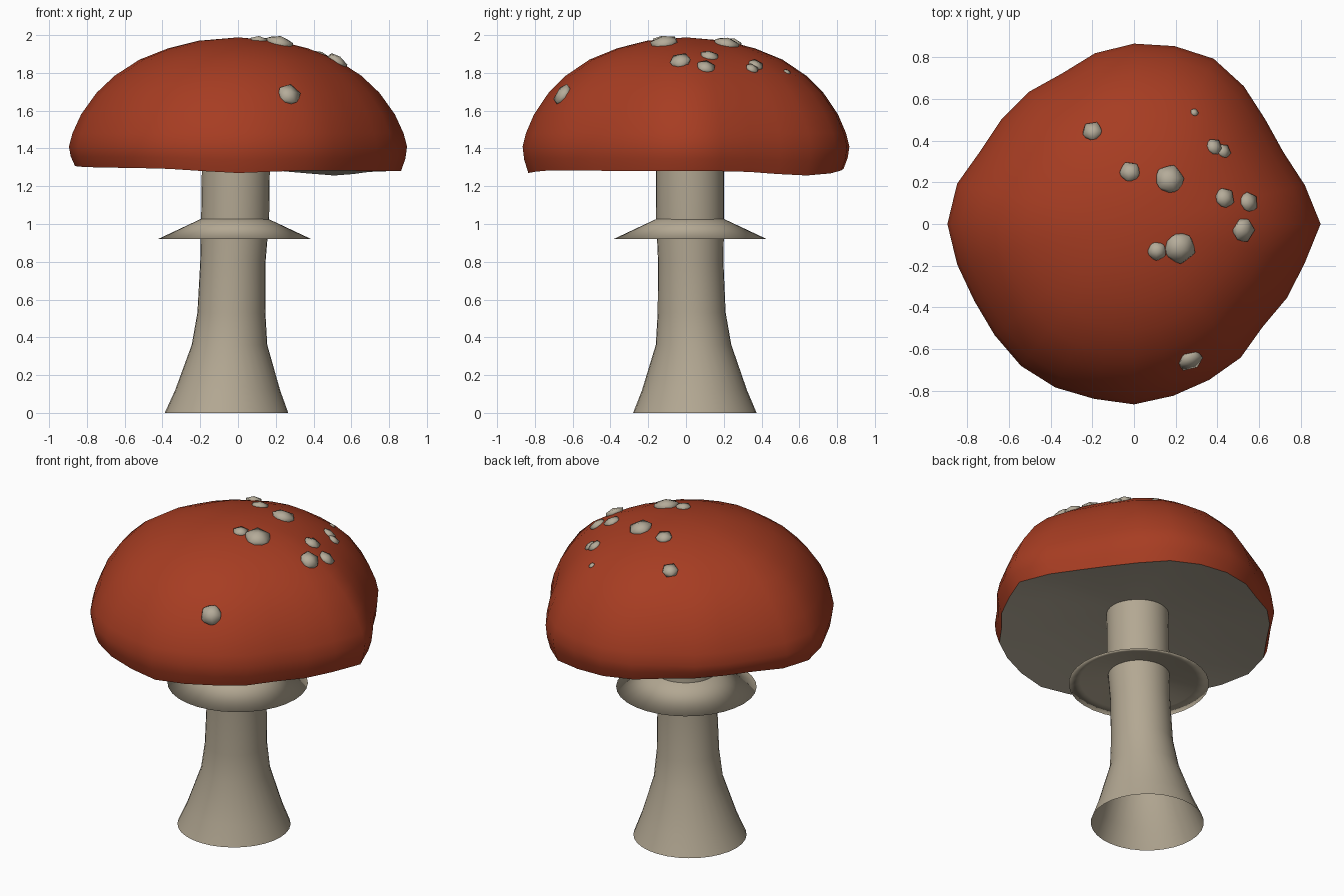
import bpy, bmesh, math
from mathutils import Vector
from mathutils.bvhtree import BVHTree

cube = bpy.data.objects.get("Cube")
if cube:
    bpy.data.objects.remove(cube)


def material(name, rgb):
    m = bpy.data.materials.new(name)
    m.use_nodes = True
    m.diffuse_color = (*rgb, 1)
    m.node_tree.nodes["Principled BSDF"].inputs["Base Color"].default_value = (*rgb, 1)
    return m


RED = material("cap_red", (0.385, 0.046, 0.016))
CREAM = material("stem_cream", (0.45, 0.39, 0.29))
GREY = material("gill_grey", (0.46, 0.41, 0.32))


def finish(bm, name, mats, sharp=50):
    mesh = bpy.data.meshes.new(name)
    bm.to_mesh(mesh)
    bm.free()
    obj = bpy.data.objects.new(name, mesh)
    bpy.context.collection.objects.link(obj)
    for m in mats:
        mesh.materials.append(m)
    bpy.ops.object.select_all(action="DESELECT")
    obj.select_set(True)
    bpy.context.view_layer.objects.active = obj
    bpy.ops.object.shade_smooth_by_angle(angle=math.radians(sharp))
    return obj


def loft(bm, rings):
    """Bridge a stack of equal-length rings of points, top to bottom."""
    loops = [[bm.verts.new(p) for p in ring] for ring in rings]
    n = len(loops[0])
    for a, b in zip(loops, loops[1:]):
        for i in range(n):
            j = (i + 1) % n
            bm.faces.new((a[i], b[i], b[j], a[j]))
    return loops


def circle(cx, cy, r, z, n=32):
    return [(cx + r * math.cos(math.tau * i / n), cy + r * math.sin(math.tau * i / n), z)
            for i in range(n)]


def bump(a, centre, width):
    return math.exp(-((a - centre) / width) ** 2)


# Cap: lobed outline, counter-clockwise from +x, blended to round at the crown
outline = [.895, .84, .795, .805, .845, .88, .875, .865, .84, .80, .81, .81, .815, .87,
           .895, .87, .85, .855, .87, .87, .86, .865, .845, .83, .82, .79, .815, .84]
profile = [(.24, 1.97), (.42, 1.93), (.59, 1.87), (.735, 1.785), (.84, 1.695),
           (.93, 1.58), (.98, 1.48), (1, 1.41), (.99, 1.345), (.965, 1.28)]
bm = bmesh.new()
rings = []
for f, z in profile:
    ring = []
    for i, lobe in enumerate(outline):
        a = math.tau * i / len(outline)
        r = f * (.87 + (lobe - .87) * f)
        low = max(0, (1.41 - z) / .13)
        wave = .01 - .01 * math.cos(a) + .03 * bump(a, 2.4, .6)
        wave -= .027 * bump(a, .9, .35) + .02 * bump(a, 4.7, .3)
        ring.append((r * math.cos(a), r * math.sin(a), z + low * wave))
    rings.append(ring)

# Hollow underside, rising from the rim towards the stem
rim = rings[-1]
for f in (.7, .35):
    rings.append([(x * f, y * f, 1.385 + (z - 1.385) * f * f) for x, y, z in rim])
loops = loft(bm, rings)
crown = bm.verts.new((0, 0, 1.988))
hub = bm.verts.new((0, 0, 1.385))
n = len(outline)
for i in range(n):
    j = (i + 1) % n
    bm.faces.new((crown, loops[0][i], loops[0][j]))
    bm.faces.new((hub, loops[-1][j], loops[-1][i]))
bm.normal_update()
for face in bm.faces:
    if face.normal.z < -.75:
        face.material_index = 1
surface = BVHTree.FromBMesh(bm)
finish(bm, "cap", [RED, GREY])

# Stem: leaning tube, open at the foot
bm = bmesh.new()
loft(bm, [circle(*s) for s in [
    (-.01, .02, .18, 1.4), (-.015, .022, .18, 1.03), (-.027, .025, .173, .8),
    (-.035, .03, .18, .53), (-.045, .04, .2, .36), (-.055, .045, .278, .12),
    (-.061, .047, .327, 0)]])
finish(bm, "stem", [CREAM])

# Skirt: flared collar around the stem with a shallow hollow below
bm = bmesh.new()
loft(bm, [circle(-.018, .022, r, z) for r, z in
          [(.178, 1.027), (.406, .92), (.34, .938), (.17, .975)]])
finish(bm, "skirt", [CREAM], 180)

# Spots: flattened faceted lumps lying along the cap surface
spots = [(-.2, .445, .053), (-.02, .25, .055), (.17, .215, .077), (.29, .535, .022),
         (.385, .37, .046), (.43, .35, .04), (.435, .125, .054), (.55, .105, .054),
         (.525, -.03, .064), (.11, -.13, .05), (.22, -.115, .083), (.27, -.655, .068)]
for k, (x, y, r) in enumerate(spots):
    hit, normal, _, _ = surface.ray_cast(Vector((x, y, 3)), Vector((0, 0, -1)))
    bm = bmesh.new()
    bmesh.ops.create_icosphere(bm, subdivisions=1, radius=r)
    for v in bm.verts:
        v.co.z *= .45
    spot = finish(bm, f"spot_{k + 1}", [GREY], 60)
    spot.location = hit
    spot.rotation_euler = normal.to_track_quat("Z", "Y").to_euler()
